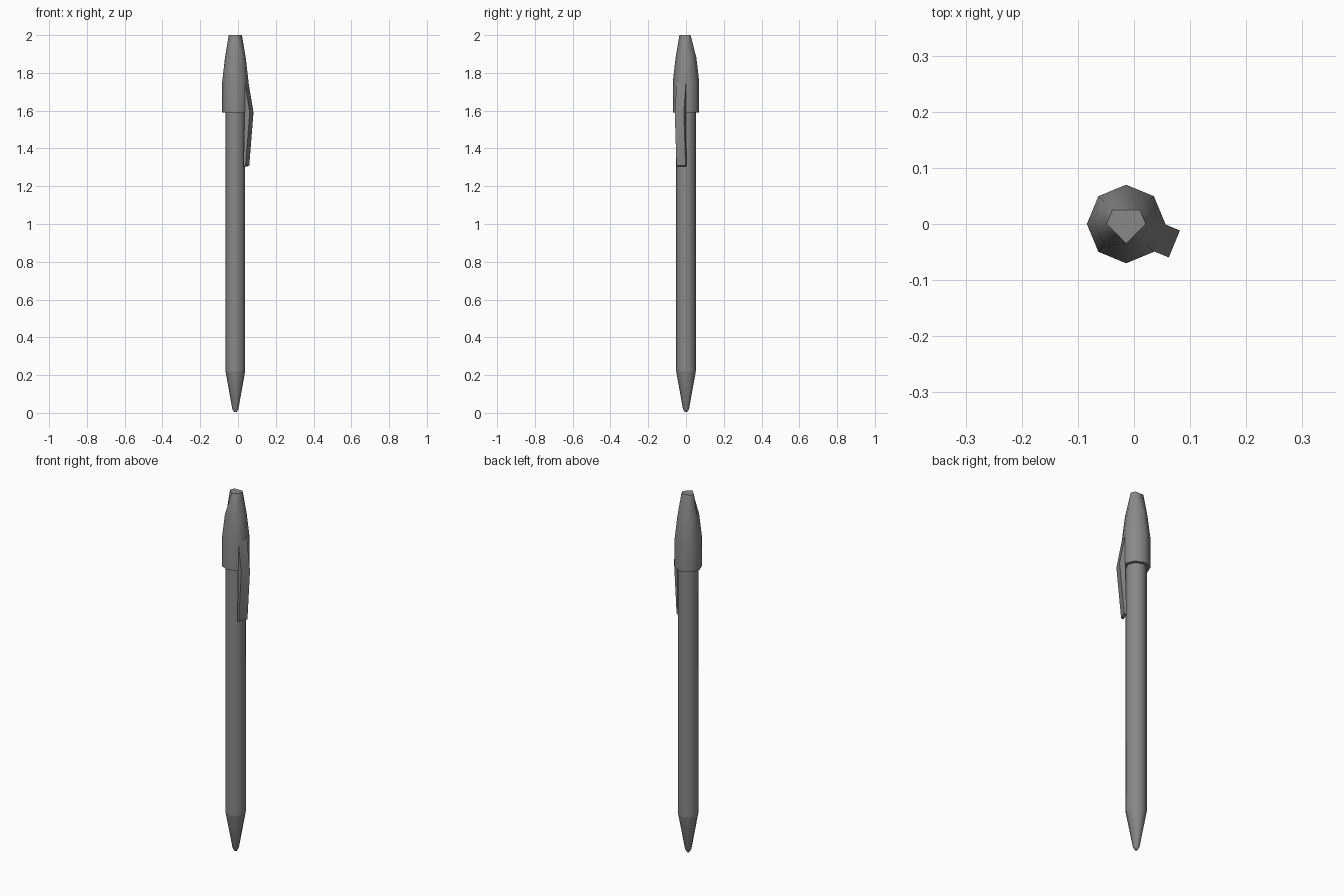
import bpy, bmesh, math
from mathutils import Vector

SIDES = 8
AXIS_X = -0.014

cube = bpy.data.objects.get("Cube")
if cube:
    bpy.data.objects.remove(cube, do_unlink=True)

grey = bpy.data.materials.new("grey_plastic")
grey.use_nodes = True
grey.diffuse_color = (0.25, 0.25, 0.25, 1)
grey.node_tree.nodes["Principled BSDF"].inputs["Base Color"].default_value = grey.diffuse_color


def finish(name, bm, smooth_angle):
    """Turn a bmesh into a shaded object on the pen axis."""
    bmesh.ops.recalc_face_normals(bm, faces=bm.faces)
    mesh = bpy.data.meshes.new(name)
    bm.to_mesh(mesh)
    bm.free()
    mesh.materials.append(grey)
    mesh.shade_smooth()
    mesh.set_sharp_from_angle(angle=math.radians(smooth_angle))
    obj = bpy.data.objects.new(name, mesh)
    obj.location.x = AXIS_X
    bpy.context.collection.objects.link(obj)
    return obj


def lathe(profile):
    """Closed solid from (radius, height) rings; returns bmesh and rings."""
    bm = bmesh.new()
    rings = []
    for r, z in profile:
        angles = [2 * math.pi * i / SIDES for i in range(SIDES)]
        rings.append([bm.verts.new((r * math.cos(a), r * math.sin(a), z)) for a in angles])
    for low, high in zip(rings, rings[1:]):
        for i in range(SIDES):
            j = (i + 1) % SIDES
            bm.faces.new((low[i], low[j], high[j], high[i]))
    bm.faces.new(rings[0][::-1])
    bm.faces.new(rings[-1])
    return bm, rings


# Barrel
bm, _ = lathe([(0.052, 0.22), (0.052, 1.6)])
finish("barrel", bm, 60)

# Tapered writing tip with a rounded end
bm, _ = lathe([(0.007, 0.005), (0.016, 0.02), (0.052, 0.22)])
finish("tip", bm, 60)

# Cap, its top ring welded down to five corners
bm, rings = lathe([(0.07, 1.59), (0.07, 1.75), (0.055, 1.88), (0.035, 2.0)])
top = rings[-1]
bmesh.ops.weld_verts(bm, targetmap={top[2]: top[1], top[5]: top[6], top[7]: top[6]})
finish("cap", bm, 60)

# Pocket clip: side profile (distance from axis, height) extruded across one cap side
out = Vector((math.cos(math.pi / 8), -math.sin(math.pi / 8), 0))
across = Vector((-out.y, out.x, 0)) * 0.026
profile = [(0.0645, 1.75), (0.093, 1.59), (0.069, 1.31), (0.057, 1.305), (0.064, 1.59)]
bm = bmesh.new()
sides = [[bm.verts.new(out * r + across * s + Vector((0, 0, z))) for r, z in profile]
         for s in (-1, 1)]
for ring in sides:
    bm.faces.new(ring)
for i in range(len(profile)):
    j = (i + 1) % len(profile)
    bm.faces.new((sides[0][i], sides[0][j], sides[1][j], sides[1][i]))
finish("pocket_clip", bm, 30)
